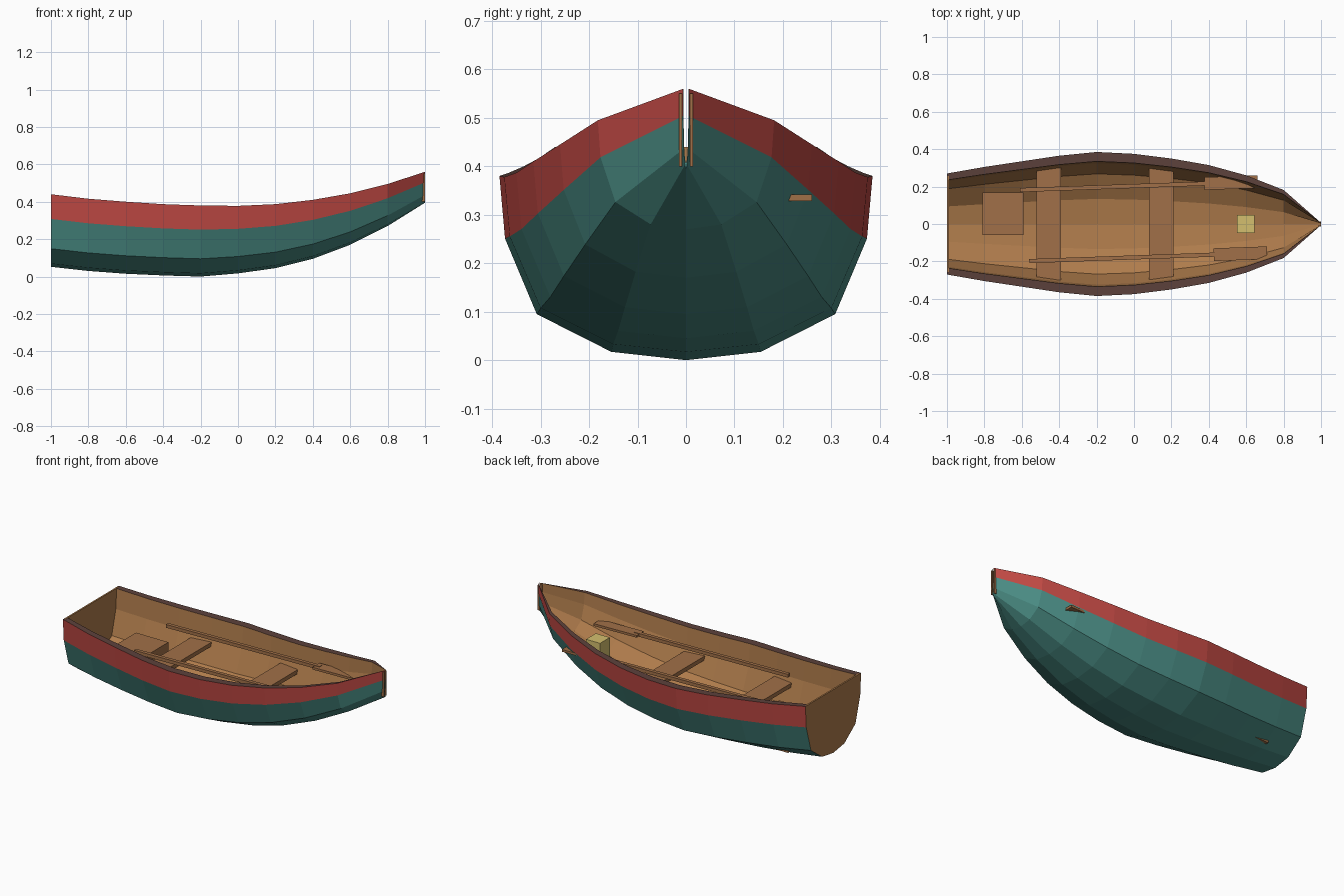
import bpy, bmesh, math
from mathutils import Matrix, Vector

if "Cube" in bpy.data.objects:
    bpy.data.objects.remove(bpy.data.objects["Cube"])


def mat(name, hexcol):
    m = bpy.data.materials.new(name)
    lin = []
    for i in (0, 2, 4):
        c = int(hexcol[i:i + 2], 16) / 255
        lin.append(c / 12.92 if c <= 0.04045 else ((c + 0.055) / 1.055) ** 2.4)
    m.diffuse_color = (*lin, 1)
    m.use_nodes = True
    m.node_tree.nodes["Principled BSDF"].inputs["Base Color"].default_value = m.diffuse_color
    return m


TEAL = mat("teal paint", "4A8C84")
RED = mat("red paint", "BE4843")
WOOD = mat("interior wood", "AE7B4B")
DARK = mat("dark rim wood", "5C413B")
PLANK = mat("plank wood", "A17048")
YELLOW = mat("pale yellow", "D4BF6E")


def make(name, bm, mats):
    bmesh.ops.recalc_face_normals(bm, faces=bm.faces)
    me = bpy.data.meshes.new(name)
    bm.to_mesh(me)
    bm.free()
    for m in mats:
        me.materials.append(m)
    ob = bpy.data.objects.new(name, me)
    bpy.context.collection.objects.link(ob)
    return ob


def box(name, lo, hi, m, turn=0.0):
    lo, hi = Vector(lo), Vector(hi)
    bm = bmesh.new()
    bmesh.ops.create_cube(bm, size=1)
    bmesh.ops.scale(bm, vec=hi - lo, verts=bm.verts)
    ob = make(name, bm, [m])
    ob.location = (lo + hi) / 2
    ob.rotation_euler.z = turn
    return ob


# Hull stations from stern to bow: half width, sheer height, keel height
WIDTH = [.27, .305, .335, .365, .385, .375, .35, .315, .26, .182, .006]
SHEER = [.44, .416, .40, .387, .38, .378, .387, .41, .445, .495, .56]
KEEL = [.052, .03, .015, .006, 0, .017, .045, .095, .17, .27, .395]
# Section shape as fractions of half width and depth
SECTION = [(0, 0), (.4, .045), (.8, .25), (.97, .66), (1, 1)]
FULL = [(-y, z) for y, z in SECTION[:0:-1]] + SECTION


def section(i, ys=1.0, zs=1.0):
    k = SHEER[i] - (SHEER[i] - KEEL[i]) * zs
    return [(-1 + .2 * i, y * WIDTH[i] * ys, k + z * (SHEER[i] - k))
            for y, z in FULL]


# Hull shell: painted outside, wood inside, dark rim
bm = bmesh.new()
outer = [[bm.verts.new(p) for p in section(i)] for i in range(11)]
inner = [[bm.verts.new(p) for p in section(i, .87, .93)] for i in range(11)]
last = len(FULL) - 1


def quad(a, b, c, d, idx):
    bm.faces.new((a, b, c, d)).material_index = idx


for i in range(10):
    o, p, q, r = outer[i], outer[i + 1], inner[i], inner[i + 1]
    for j in range(last):
        quad(o[j], o[j + 1], p[j + 1], p[j], 1 if j in (0, last - 1) else 0)
        quad(q[j], q[j + 1], r[j + 1], r[j], 2)
    for j in (0, last):
        quad(o[j], p[j], r[j], q[j], 3)
for i, idx in ((0, 2), (10, 0)):
    for j in range(last):
        quad(outer[i][j], outer[i][j + 1], inner[i][j + 1], inner[i][j], idx)
make("hull", bm, [TEAL, RED, WOOD, DARK])

# Transom board closing the stern
bm = bmesh.new()
f = bm.faces.new([bm.verts.new(p) for p in section(0, .95, .96)])
ext = bmesh.ops.extrude_face_region(bm, geom=[f], use_keep_orig=True)
bmesh.ops.translate(bm, vec=(.01, 0, 0), verts=[
    v for v in ext["geom"] if isinstance(v, bmesh.types.BMVert)])
make("transom", bm, [WOOD])

# Thin stem strips at the bow
for n, s in (("left", -1), ("right", 1)):
    box("stem_strip_" + n, (.985, s * .011 - .003, .40),
        (1.0, s * .011 + .003, .55), PLANK)

# Bench seats across the hull
box("rear_seat", (-.52, -.305, .22), (-.39, .305, .245), PLANK)
box("middle_seat", (.08, -.315, .22), (.21, .315, .245), PLANK)

# Wooden chest at the stern and small yellow box at the bow
box("stern_chest", (-.81, -.06, .065), (-.59, .168, .242), PLANK)
box("bow_box", (.55, -.047, .21), (.645, .048, .328), YELLOW)


# Oars: square shaft and flat blade, turned slightly outward
def oar(name, x, y):
    t = math.radians(2)
    for part, c, size in (("shaft", .5, (1.02, .022, .02)),
                          ("blade", 1.12, (.285, .068, .014))):
        cx, cy = x + c * math.cos(t), y + c * math.sin(t)
        h = Vector(size) / 2
        ctr = Vector((cx, cy, .335))
        box(name + "_" + part, ctr - h, ctr + h, PLANK, t)


oar("left_oar", -.60, .182)
oar("right_oar", -.55, -.198)
